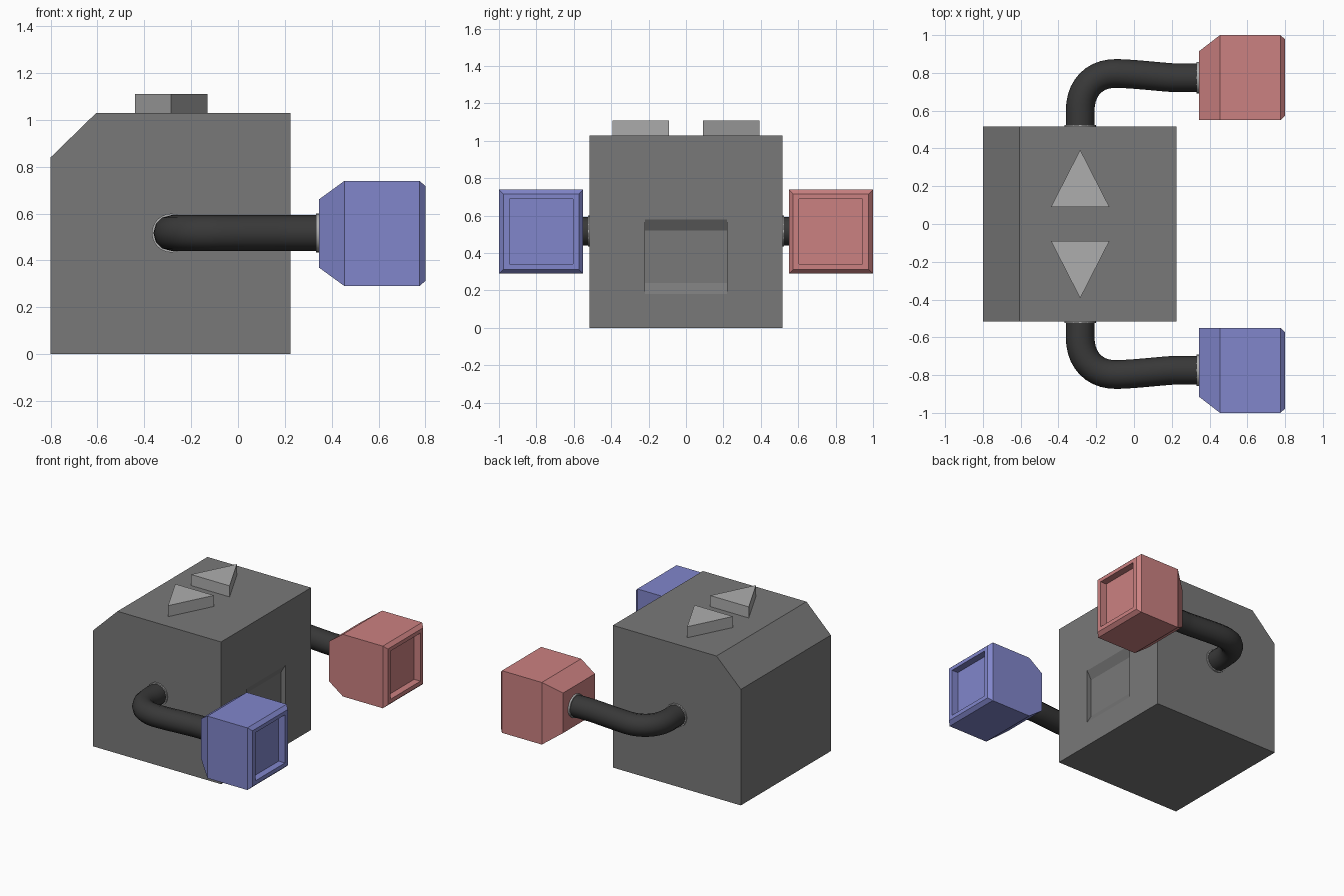
import bpy, bmesh, math
from mathutils import Vector

if "Cube" in bpy.data.objects:
    bpy.data.objects.remove(bpy.data.objects["Cube"])


def material(name, rgb):
    m = bpy.data.materials.new(name)
    m.diffuse_color = (*rgb, 1)
    m.use_nodes = True
    m.node_tree.nodes["Principled BSDF"].inputs["Base Color"].default_value = m.diffuse_color
    return m


GREY = material("mid_grey", (0.19, 0.19, 0.19))
LIGHT = material("light_grey", (0.42, 0.42, 0.42))
DARK = material("dark_rubber", (0.04, 0.04, 0.04))
RED = material("red", (0.6, 0.22, 0.22))
BLUE = material("blue", (0.22, 0.24, 0.6))


def loft(name, rings, mat):
    """Closed solid skinned through rings of equal point count."""
    bm = bmesh.new()
    vs = [[bm.verts.new(p) for p in r] for r in rings]
    n = len(vs[0])
    for a, b in zip(vs, vs[1:]):
        for i in range(n):
            j = (i + 1) % n
            bm.faces.new((a[i], a[j], b[j], b[i]))
    bm.faces.new(vs[0])
    bm.faces.new(vs[-1])
    bmesh.ops.recalc_face_normals(bm, faces=bm.faces)
    me = bpy.data.meshes.new(name)
    bm.to_mesh(me)
    bm.free()
    ob = bpy.data.objects.new(name, me)
    bpy.context.collection.objects.link(ob)
    me.materials.append(mat)
    return ob


def prism_y(name, profile, half, mat):
    return loft(name, [[(x, y, z) for x, z in profile] for y in (-half, half)], mat)


def select(ob):
    bpy.ops.object.select_all(action='DESELECT')
    ob.select_set(True)
    bpy.context.view_layer.objects.active = ob


def collar(name, a, b, radius):
    a, b = Vector(a), Vector(b)
    d = b - a
    bpy.ops.mesh.primitive_cylinder_add(
        vertices=24, radius=radius, depth=d.length, location=(a + b) / 2,
        rotation=d.to_track_quat('Z', 'Y').to_euler())
    ob = bpy.context.object
    ob.name = name
    ob.data.materials.append(LIGHT)
    bpy.ops.object.shade_smooth_by_angle(angle=math.radians(35))


# Body: block with chamfered rear top edge
body = prism_y("body", [(-0.8, 0), (0.225, 0), (0.225, 1.03), (-0.605, 1.03), (-0.8, 0.84)],
               0.515, GREY)

# Shallow scooped recess in the front-facing end
cutter = prism_y("recess_cutter", [(0.26, 0.12), (0.26, 0.64), (0.19, 0.52), (0.19, 0.24)],
                 0.22, GREY)
cutter.hide_render = True
mod = body.modifiers.new("recess", 'BOOLEAN')
mod.operation, mod.solver, mod.object = 'DIFFERENCE', 'EXACT', cutter
select(body)
bpy.ops.object.modifier_apply(modifier=mod.name)
bpy.data.objects.remove(cutter)

AXIS_Z = 0.517
# Hose path: (point, left handle, right handle) in x, y
PATH = [((-0.285, 0.49), (-0.285, 0.46), (-0.285, 0.53)),
        ((-0.285, 0.60), (-0.285, 0.56), (-0.285, 0.72)),
        ((-0.09, 0.797), (-0.21, 0.800), (0.01, 0.794)),
        ((0.20, 0.775), (0.10, 0.782), (0.25, 0.775)),
        ((0.36, 0.775), (0.30, 0.775), (0.40, 0.775))]
# Nozzle sections: x, y inner, y outer, z low, z high
NOZZLE = [(0.345, 0.55, 0.915, 0.37, 0.66), (0.455, 0.55, 1.0, 0.29, 0.74),
          (0.775, 0.55, 1.0, 0.29, 0.74), (0.80, 0.573, 0.977, 0.313, 0.717),
          (0.80, 0.605, 0.945, 0.342, 0.69), (0.75, 0.605, 0.945, 0.342, 0.69)]

for side, s, colour in (("red", 1, RED), ("blue", -1, BLUE)):
    # Arrow marker on the top
    tri = [(-0.44, 0.09 * s), (-0.13, 0.09 * s), (-0.285, 0.393 * s)]
    loft(side + "_side_arrow", [[(x, y, z) for x, y in tri] for z in (1.03, 1.11)], LIGHT)

    # Square flared nozzle with recessed opening
    loft(side + "_nozzle", [[(x, a * s, c), (x, b * s, c), (x, b * s, d), (x, a * s, d)]
                            for x, a, b, c, d in NOZZLE], colour)

    # Bent hose
    cu = bpy.data.curves.new(side + "_hose", 'CURVE')
    cu.dimensions = '3D'
    cu.bevel_depth, cu.bevel_resolution, cu.resolution_u = 0.076, 4, 10
    sp = cu.splines.new('BEZIER')
    sp.bezier_points.add(len(PATH) - 1)
    for bp, (p, l, r) in zip(sp.bezier_points, PATH):
        bp.handle_left_type = bp.handle_right_type = 'FREE'
        bp.co, bp.handle_left, bp.handle_right = [(x, y * s, AXIS_Z) for x, y in (p, l, r)]
    cu.materials.append(DARK)
    hose = bpy.data.objects.new(side + "_hose", cu)
    bpy.context.collection.objects.link(hose)
    select(hose)
    bpy.ops.object.convert(target='MESH')
    bpy.ops.object.shade_smooth_by_angle(angle=math.radians(40))

    # Thin collars where the hose meets body and nozzle
    collar(side + "_body_collar", (-0.285, 0.50 * s, AXIS_Z), (-0.285, 0.525 * s, AXIS_Z), 0.083)
    collar(side + "_nozzle_collar", (0.332, 0.775 * s, AXIS_Z), (0.36, 0.775 * s, AXIS_Z), 0.083)
